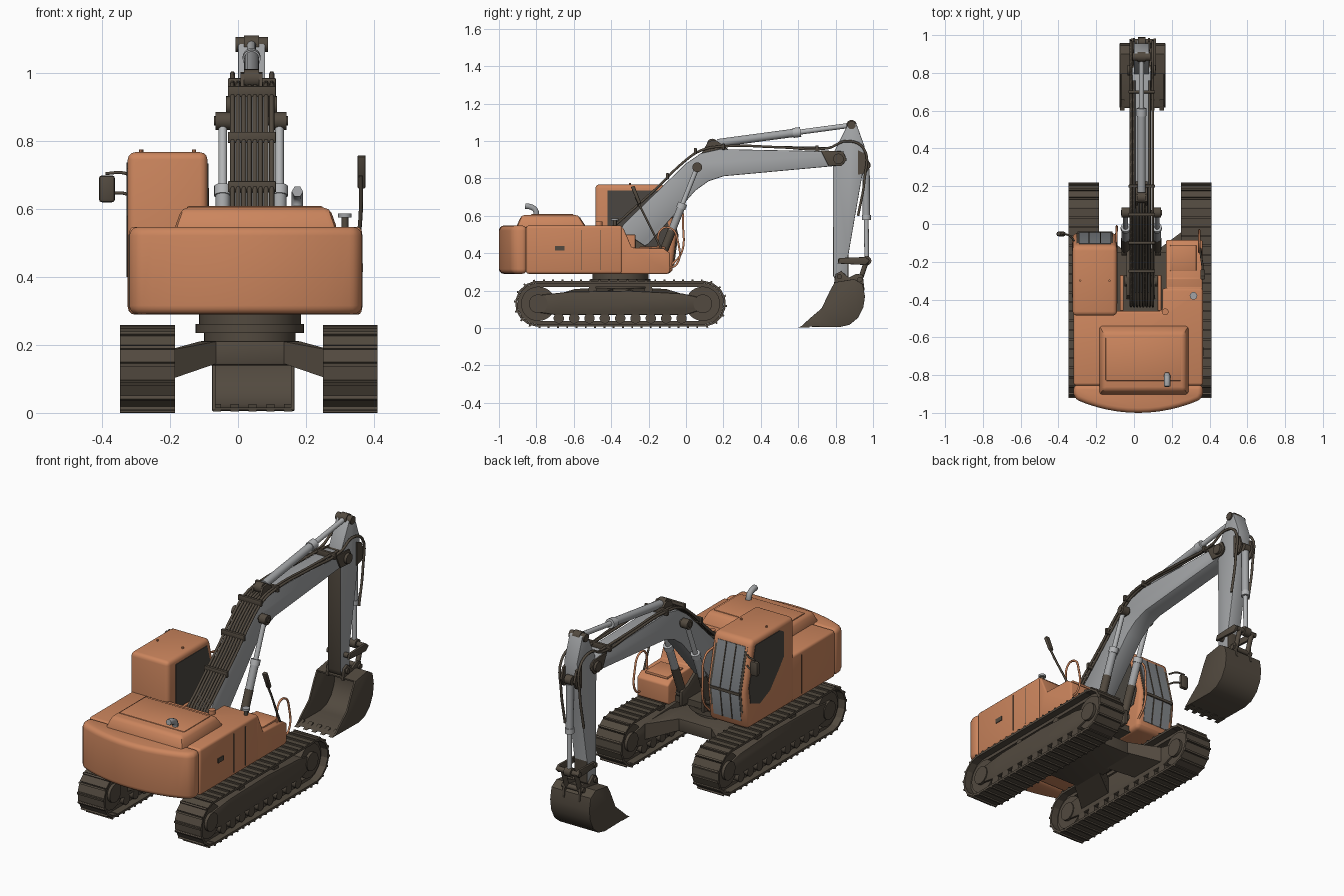
import bpy, bmesh, math
from mathutils import Vector

CX, TY = 0.035, -0.35          # machine centre line, undercarriage centre


def mat(name, rgb):
    m = bpy.data.materials.new(name)
    m.diffuse_color = (*rgb, 1)
    return m


ORANGE = mat("orange paint", (0.60, 0.235, 0.11))
DARK = mat("dark brown steel", (0.085, 0.068, 0.05))
GREY = mat("grey paint", (0.36, 0.37, 0.38))
STEEL = mat("light steel", (0.45, 0.46, 0.47))
GLASS = mat("dark glass", (0.07, 0.062, 0.052))
SHIELD = mat("windshield grey", (0.22, 0.235, 0.25))


def finish(name, bm, m, bevel=0.0, seg=2):
    """Bevel sharp edges, smooth by angle, link the object."""
    bmesh.ops.recalc_face_normals(bm, faces=bm.faces)
    if bevel:
        sharp = [e for e in bm.edges if len(e.link_faces) == 2 and e.calc_face_angle(0) > 0.6]
        bmesh.ops.bevel(bm, geom=sharp, offset=bevel, segments=seg, profile=0.5,
                        affect='EDGES', clamp_overlap=True)
    for f in bm.faces:
        f.smooth = True
    for e in bm.edges:
        e.smooth = len(e.link_faces) == 2 and e.calc_face_angle(0) < 0.6
    me = bpy.data.meshes.new(name)
    bm.to_mesh(me)
    bm.free()
    me.materials.append(m)
    ob = bpy.data.objects.new(name, me)
    bpy.context.collection.objects.link(ob)
    return ob


def prism(name, pts, axis, lo, hi, m, bevel=0.0, seg=2):
    """Extrude a profile: axis x takes (y,z), axis y takes (x,z), axis z takes (x,y)."""
    bm = bmesh.new()
    put = {'x': lambda a, b, t: (t, a, b), 'y': lambda a, b, t: (a, t, b),
           'z': lambda a, b, t: (a, b, t)}[axis]
    r0 = [bm.verts.new(put(a, b, lo)) for a, b in pts]
    r1 = [bm.verts.new(put(a, b, hi)) for a, b in pts]
    bm.faces.new(r0)
    bm.faces.new(r1)
    for i in range(len(pts)):
        j = (i + 1) % len(pts)
        bm.faces.new((r0[i], r0[j], r1[j], r1[i]))
    return finish(name, bm, m, bevel, seg)


def box(name, x, y, z, m, bevel=0.0):
    return prism(name, [(x[0], y[0]), (x[1], y[0]), (x[1], y[1]), (x[0], y[1])], 'z', *z, m, bevel)


def hull(name, pts, m, bevel=0.0):
    bm = bmesh.new()
    for p in pts:
        bm.verts.new(p)
    bmesh.ops.convex_hull(bm, input=bm.verts)
    bmesh.ops.dissolve_limit(bm, angle_limit=0.02, verts=bm.verts, edges=bm.edges)
    return finish(name, bm, m, bevel)


def cyl(name, a, b, r, m, n=20):
    a, b = Vector(a), Vector(b)
    bm = bmesh.new()
    bmesh.ops.create_cone(bm, cap_ends=True, segments=n, radius1=r, radius2=r, depth=(b - a).length)
    rot = (b - a).to_track_quat('Z', 'Y').to_matrix()
    for v in bm.verts:
        v.co = rot @ v.co + (a + b) / 2
    return finish(name, bm, m)


def tube(name, pts, r, m):
    cu = bpy.data.curves.new(name, 'CURVE')
    cu.dimensions, cu.bevel_depth, cu.bevel_resolution, cu.resolution_u = '3D', r, 1, 5
    cu.use_fill_caps = True
    s = cu.splines.new('BEZIER')
    s.bezier_points.add(len(pts) - 1)
    for bp, p in zip(s.bezier_points, pts):
        bp.co = p
        bp.handle_left_type = bp.handle_right_type = 'AUTO'
    cu.materials.append(m)
    tmp = bpy.data.objects.new(name + "_path", cu)
    bpy.context.collection.objects.link(tmp)
    bpy.context.view_layer.update()
    me = bpy.data.meshes.new_from_object(tmp.evaluated_get(bpy.context.evaluated_depsgraph_get()))
    bpy.data.objects.remove(tmp)
    ob = bpy.data.objects.new(name, me)
    bpy.context.collection.objects.link(ob)


# Tracks: shoes around a stadium path, chain, wheels and side frame
Y0, Y1, ZC, R = -0.79, 0.09, 0.13, 0.115
L, ARC = Y1 - Y0, math.pi * R


def loop_at(s):
    s %= 2 * (L + ARC)
    if s < L:
        return Y0 + s, ZC - R, 0.0
    if s < L + ARC:
        a = (s - L) / R
        return Y1 + R * math.sin(a), ZC - R * math.cos(a), a
    if s < 2 * L + ARC:
        return Y1 - (s - L - ARC), ZC + R, math.pi
    a = (s - 2 * L - ARC) / R
    return Y0 - R * math.sin(a), ZC + R * math.cos(a), math.pi + a


N = 50
PITCH = 2 * (L + ARC) / N
for side, x0, x1 in (("left", -0.347, -0.185), ("right", 0.25, 0.411)):
    xm = (x0 + x1) / 2
    bm = bmesh.new()
    for i in range(N):
        y, z, a = loop_at((i + 0.5) * PITCH)
        c, s = math.cos(a), math.sin(a)
        for half, lo, hi, off in ((PITCH * 0.51, -0.006, 0.006, 0), (0.005, 0.004, 0.014, -PITCH * 0.38)):
            vs = bmesh.ops.create_cube(bm, size=1)['verts']
            for v in vs:
                t = v.co.y * 2 * half + off
                n = lo + (v.co.z + 0.5) * (hi - lo)       # outward distance
                v.co = (xm + v.co.x * (x1 - x0), y + t * c + n * s, z + t * s - n * c)
    finish(side + "_track_shoes", bm, DARK)
    ring = [loop_at(i * PITCH) for i in range(N)]
    bm = bmesh.new()
    rows = [[bm.verts.new((x, y - d * math.sin(a), z + d * math.cos(a))) for y, z, a in ring]
            for x, d in ((xm - .04, .004), (xm + .04, .004), (xm + .04, .024), (xm - .04, .024))]
    for k in range(4):
        for i in range(N):
            j = (i + 1) % N
            bm.faces.new((rows[k][i], rows[k][j], rows[(k + 1) % 4][j], rows[(k + 1) % 4][i]))
    finish(side + "_track_chain", bm, DARK)
    prism(side + "_track_frame", [(-0.80, 0.085), (-0.70, 0.07), (0.0, 0.07), (0.09, 0.10), (0.09, 0.16),
          (-0.02, 0.185), (-0.3, 0.20), (-0.62, 0.195), (-0.80, 0.175)], 'x', xm - 0.06, xm + 0.06, DARK, 0.008)
    for nm, y, r in (("sprocket", Y0, 0.092), ("idler", Y1, 0.092)):
        cyl(side + "_" + nm, (xm - 0.05, y, ZC), (xm + 0.05, y, ZC), r, DARK, 28)
        cyl(side + "_" + nm + "_hub", (xm - 0.066, y, ZC), (xm + 0.066, y, ZC), 0.05, DARK)
    for i in range(9):
        y = -0.68 + i * 0.082
        cyl(side + "_roller", (xm - 0.058, y, 0.052), (xm + 0.058, y, 0.052), 0.028, DARK, 14)
    for y in (-0.5, -0.2):
        cyl(side + "_carrier_roller", (xm - 0.045, y, 0.205), (xm + 0.045, y, 0.205), 0.022, DARK, 14)

# Undercarriage: centre body, four legs, turntable
box("undercarriage_body", (CX - 0.15, CX + 0.15), (TY - 0.22, TY + 0.22), (0.14, 0.212), DARK, 0.008)
for sx in (-1, 1):
    for sy in (-1, 1):
        pts = [(CX + sx * x, TY + sy * y, z) for x, ys, zs in
               ((0.10, (0.02, 0.22), (0.145, 0.21)), (0.15, (0.04, 0.24), (0.145, 0.21)),
                (0.26, (0.12, 0.34), (0.09, 0.18)))
               for y in ys for z in zs]
        hull("undercarriage_leg", pts, DARK)
for r, z0, z1 in ((0.135, 0.20, 0.25), (0.16, 0.235, 0.262), (0.15, 0.26, 0.295)):
    cyl("turntable", (CX, TY, z0), (CX, TY, z1), r, DARK, 40)

# Upper body: counterweight, engine house, hood, right deck
arc = [(0.0225 + 0.33 * t / 6, -1 + 0.07 * (t / 6) ** 2) for t in range(-6, 7)]
prism("counterweight", [(0.365, -0.85), (-0.32, -0.85), (-0.32, -0.90)] + arc + [(0.365, -0.90)],
      'z', 0.29, 0.548, ORANGE, 0.026, 4)
prism("engine_house", [(0.365, -0.855), (0.365, -0.34), (0.15, -0.34), (0.15, -0.46), (-0.32, -0.46),
      (-0.32, -0.855)], 'z', 0.29, 0.548, ORANGE, 0.014, 3)
hull("engine_hood", [(x, y, 0.535) for x in (-0.19, 0.295) for y in (-0.91, -0.53)] +
     [(x, y, 0.605) for x in (-0.165, 0.27) for y in (-0.88, -0.575)], ORANGE, 0.018)
box("hood_lid", (-0.15, 0.25), (-0.83, -0.60), (0.60, 0.609), ORANGE, 0.004)
prism("right_front_deck", [(-0.35, 0.29), (-0.35, 0.54), (-0.335, 0.535), (-0.29, 0.43), (-0.12, 0.425),
      (-0.085, 0.40), (-0.085, 0.30), (-0.10, 0.29)], 'x', 0.17, 0.362, ORANGE, 0.01, 3)
box("right_deck_step", (0.19, 0.33), (-0.25, -0.11), (0.42, 0.435), ORANGE, 0.005)
box("swing_floor", (-0.10, 0.18), (-0.47, -0.15), (0.29, 0.325), DARK)
for x in (-0.075, 0.125):
    box("boom_bay_wall", (x, x + 0.02), (-0.46, -0.27), (0.30, 0.50), ORANGE, 0.005)
for x in (-0.035, 0.10):
    prism("boom_foot_bracket", [(-0.40, 0.30), (-0.38, 0.47), (-0.28, 0.48), (-0.16, 0.40), (-0.10, 0.38),
          (-0.10, 0.30)], 'x', x - 0.006, x + 0.012, DARK, 0.004)
box("service_door_handle", (0.362, 0.369), (-0.70, -0.65), (0.415, 0.44), DARK)
for x in (-0.3225, 0.3645):
    for y in (-0.56, -0.46):
        box("door_seam", (x, x + 0.003), (y, y + 0.004), (0.31, 0.525), DARK)

# Exhaust, caps
tube("exhaust_pipe", [(0.175, -0.80, 0.59), (0.175, -0.805, 0.63), (0.175, -0.83, 0.648), (0.175, -0.86, 0.652)], 0.017, GREY)
cyl("fuel_cap_neck", (0.315, -0.38, 0.54), (0.315, -0.38, 0.58), 0.010, DARK)
cyl("fuel_cap", (0.315, -0.38, 0.575), (0.315, -0.38, 0.587), 0.02, GREY)
cyl("filter_cap", (0.165, -0.465, 0.54), (0.165, -0.465, 0.57), 0.018, ORANGE)

# Cab with side windows and windshield
prism("cab", [(-0.485, 0.29), (-0.485, 0.768), (-0.12, 0.768), (-0.108, 0.74), (-0.05, 0.50), (-0.072, 0.31),
      (-0.085, 0.29)], 'x', -0.325, -0.09, ORANGE, 0.022, 3)
prism("cab_window_right", [(-0.42, 0.735), (-0.145, 0.735), (-0.085, 0.52), (-0.11, 0.44), (-0.30, 0.42),
      (-0.42, 0.49)], 'x', -0.093, -0.087, GLASS)
prism("cab_window_left", [(-0.39, 0.72), (-0.36, 0.738), (-0.145, 0.738), (-0.085, 0.52), (-0.10, 0.43),
      (-0.18, 0.40), (-0.27, 0.44), (-0.35, 0.53), (-0.39, 0.58)], 'x', -0.328, -0.322, GLASS)


def front_plate(name, x0, x1, d, m):
    prism(name, [(-0.115, 0.735), (-0.056, 0.50), (-0.074, 0.335), (-0.072 + d, 0.335), (-0.05 + d, 0.50),
          (-0.109 + d, 0.735)], 'x', x0, x1, m)


front_plate("windshield_frame", -0.305, -0.11, 0.002, DARK)
front_plate("windshield", -0.292, -0.123, 0.005, SHIELD)
for x in (-0.24, -0.18):
    front_plate("windshield_bar", x, x + 0.005, 0.009, DARK)
box("windshield_crossbar", (-0.30, -0.115), (-0.055, -0.04), (0.485, 0.50), DARK)
for x in (-0.285, -0.13):
    cyl("roof_bolt", (x, -0.3, 0.76), (x, -0.3, 0.776), 0.006, ORANGE, 8)

# Mirrors and handrails
for z in (0.64, 0.70):
    tube("mirror_arm", [(-0.315, -0.09, z), (-0.345, -0.06, z + 0.008), (-0.39, -0.05, z + 0.005)], 0.005, DARK)
box("left_mirror", (-0.41, -0.362), (-0.065, -0.04), (0.62, 0.70), DARK, 0.01)
tube("right_mirror_pole", [(0.352, -0.13, 0.42), (0.355, -0.17, 0.50), (0.362, -0.22, 0.60), (0.362, -0.27, 0.70)], 0.006, DARK)
hull("right_mirror", [(x, y, z) for x in (0.352, 0.376) for y, z in
     ((-0.24, 0.67), (-0.255, 0.66), (-0.275, 0.76), (-0.295, 0.755))], DARK, 0.004)
tube("cab_handrail", [(-0.095, -0.10, 0.68), (-0.092, -0.04, 0.66), (-0.092, -0.015, 0.53), (-0.092, -0.025, 0.40),
     (-0.095, -0.075, 0.34)], 0.006, ORANGE)
tube("deck_handrail", [(0.345, -0.10, 0.32), (0.345, -0.05, 0.34), (0.345, -0.045, 0.47), (0.345, -0.075, 0.53),
     (0.345, -0.13, 0.53), (0.345, -0.15, 0.42)], 0.006, ORANGE)

# Boom
prism("boom", [(-0.34, 0.42), (-0.365, 0.50), (-0.335, 0.555), (0.0, 0.88), (0.08, 0.935), (0.18, 0.957),
      (0.78, 0.945), (0.83, 0.93), (0.83, 0.89), (0.78, 0.865), (0.2, 0.812), (0.12, 0.785), (0.05, 0.735),
      (-0.2, 0.45), (-0.27, 0.41)], 'x', CX - 0.046, CX + 0.054, GREY, 0.005)
cyl("boom_foot_pin", (-0.05, -0.30, 0.445), (0.125, -0.30, 0.445), 0.03, DARK)
for x in (-0.022, 0.09):
    prism("boom_tip_plate", [(0.72, 0.95), (0.84, 0.945), (0.86, 0.90), (0.83, 0.865), (0.76, 0.87)],
          'x', x, x + 0.01, DARK, 0.003)
cyl("stick_pivot_pin", (-0.035, 0.815, 0.905), (0.115, 0.815, 0.905), 0.028, DARK)

# Hoses and clamps along the boom
for i in range(8):
    x = -0.016 + i * 0.0165
    pts = [(x, -0.43, 0.38), (x, -0.425, 0.50), (x, -0.35, 0.575), (x, -0.16, 0.745), (x, -0.01, 0.89),
           (x, 0.08, 0.95), (x, 0.20, 0.972)]
    if i in (0, 1, 6, 7):
        pts += [(x, 0.5, 0.967), (x, 0.76, 0.962)]
    if i in (0, 7):
        pts += [(x, 0.86, 1.0), (x, 0.95, 0.96), (x, 0.955, 0.80), (x, 0.92, 0.60)]
    tube("boom_hose", pts, 0.0075, DARK)
for y, z in ((-0.25, 0.665), (-0.10, 0.81), (0.05, 0.945), (0.20, 0.968), (0.70, 0.958)):
    box("hose_clamp", (-0.03, 0.112), (y - 0.008, y + 0.008), (z - 0.015, z + 0.018), DARK, 0.003)


def ram(name, x, a, b, r, split):
    """Hydraulic cylinder in the plane x: barrel, collar, rod and end eyes."""
    a, b = Vector((x, *a)), Vector((x, *b))
    at = lambda t: a.lerp(b, t)
    cyl(name + "_barrel", at(0.04), at(split), r, GREY)
    cyl(name + "_collar", at(split - 0.04), at(split + 0.015), r * 1.2, STEEL)
    cyl(name + "_rod", at(split), at(0.97), r * 0.62, STEEL)
    for p in (a, b):
        cyl(name + "_eye", p - Vector((r, 0, 0)), p + Vector((r, 0, 0)), r * 1.25, DARK)


# Hydraulic cylinders
for x in (-0.045, 0.122):
    ram("boom_cylinder", x, (-0.14, 0.36), (0.06, 0.86), 0.021, 0.60)
    cyl("boom_cylinder_sleeve", (x, -0.135, 0.372), (x, -0.075, 0.522), 0.0225, DARK)
cyl("boom_cylinder_pin", (-0.07, 0.06, 0.86), (0.147, 0.06, 0.86), 0.014, DARK)
ram("stick_cylinder", 0.04, (0.14, 0.985), (0.885, 1.085), 0.022, 0.62)
for x in (0.008, 0.062):
    prism("stick_cylinder_bracket", [(0.08, 0.93), (0.12, 1.0), (0.16, 1.005), (0.24, 0.945)], 'x', x, x + 0.01, DARK)
ram("bucket_cylinder", 0.04, (0.962, 0.87), (0.966, 0.36), 0.02, 0.56)

# Stick: its rear face (-y) is dark
stick = prism("stick", [(0.785, 0.86), (0.795, 0.95), (0.865, 1.09), (0.885, 1.107), (0.91, 1.095), (0.955, 0.97),
      (0.95, 0.86), (0.925, 0.72), (0.868, 0.39), (0.868, 0.27), (0.845, 0.25), (0.80, 0.25), (0.787, 0.28)],
      'x', 0.0, 0.08, GREY, 0.004)
stick.data.materials.append(DARK)
for p in stick.data.polygons:
    if p.normal.y < -0.9 or p.center.z < 0.36:
        p.material_index = 1
cyl("stick_top_pin", (-0.008, 0.885, 1.085), (0.088, 0.885, 1.085), 0.022, DARK)
for x in (-0.006, 0.074):
    prism("bucket_cylinder_bracket", [(0.92, 0.95), (0.965, 0.93), (0.985, 0.87), (0.965, 0.83), (0.92, 0.82)], 'x', x, x + 0.012, DARK)
    prism("bucket_rocker_link", [(0.81, 0.345), (0.82, 0.375), (0.96, 0.38), (0.983, 0.36), (0.96, 0.337)],
          'x', x * 1.5 - 0.008, x * 1.5 + 0.006, DARK, 0.003)
    cyl("bucket_push_link", (x + 0.006, 0.966, 0.36), (x + 0.006, 0.93, 0.255), 0.013, DARK)
    prism("bucket_ear", [(0.79, 0.23), (0.80, 0.29), (0.83, 0.305), (0.87, 0.27), (0.91, 0.29), (0.945, 0.285),
          (0.955, 0.20)], 'x', x * 1.2 - 0.008, x * 1.2 + 0.006, DARK, 0.003)
for y, z in ((0.825, 0.36), (0.966, 0.36), (0.93, 0.26), (0.82, 0.275)):
    cyl("linkage_pin", (-0.025, y, z), (0.105, y, z), 0.014, DARK, 14)

# Bucket: curved shell, side plates, teeth
rim = [(0.615, 0.008), (0.82, 0.005), (0.875, 0.018), (0.92, 0.055), (0.948, 0.11), (0.957, 0.17), (0.945, 0.235),
       (0.90, 0.262), (0.795, 0.245)]
inner = [(0.80 + (y - 0.80) * 0.93, 0.13 + (z - 0.13) * 0.93) for y, z in rim]
prism("bucket_shell", rim + inner[::-1], 'x', -0.07, 0.16, DARK)
for x in (-0.076, 0.156):
    prism("bucket_side", rim + [(0.77, 0.20), (0.725, 0.105), (0.66, 0.05)], 'x', x, x + 0.01, DARK, 0.002)
for i in range(5):
    x = -0.062 + i * 0.0525
    prism("bucket_tooth", [(0.60, 0.004), (0.66, 0.004), (0.66, 0.026)], 'x', x - 0.012, x + 0.012, DARK)
